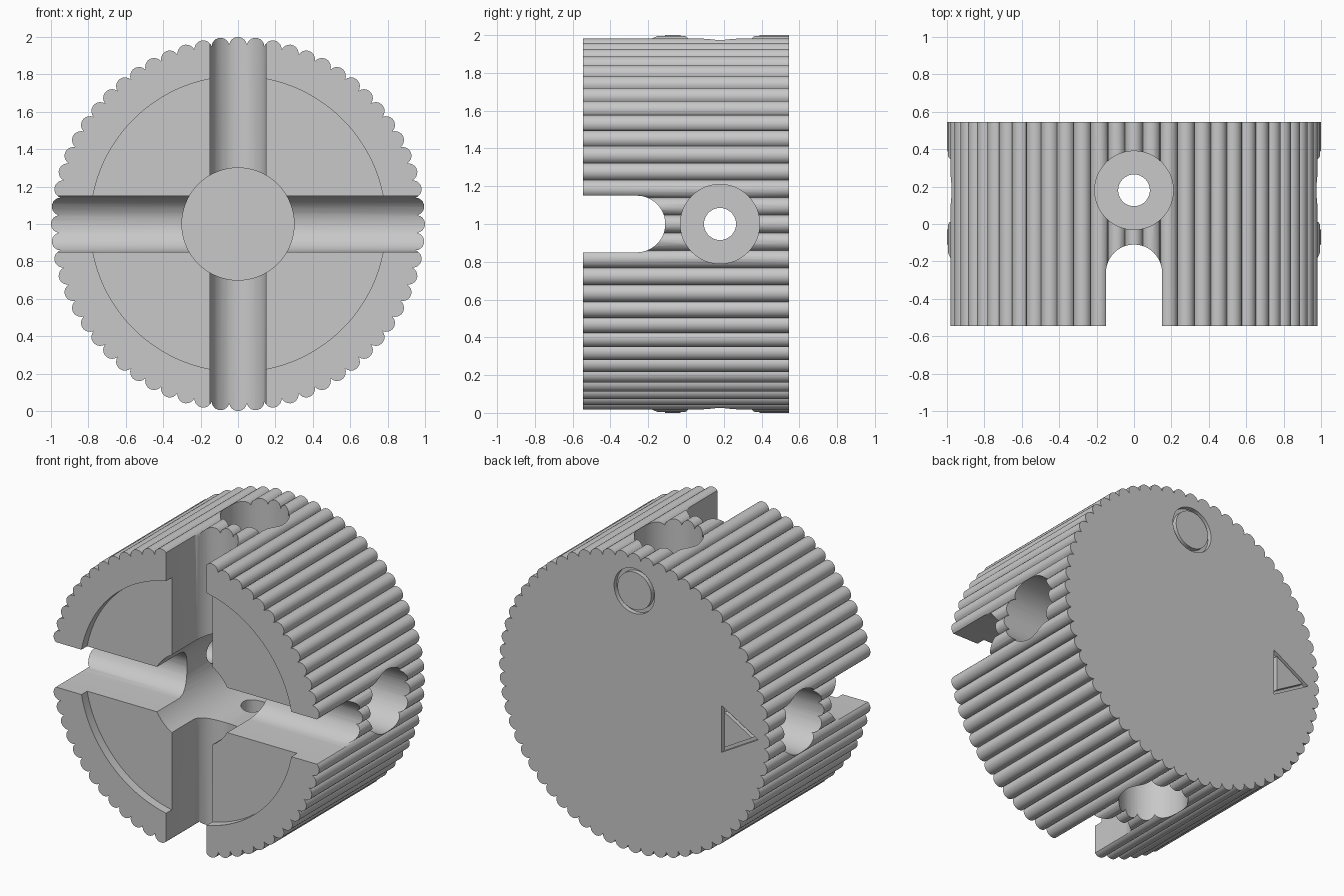
import bpy, bmesh
from math import pi, sin, cos, asin, radians
from mathutils import Matrix

cube = bpy.data.objects.get("Cube")
if cube:
    bpy.data.objects.remove(cube, do_unlink=True)

# Built lying down: the axis is local z and the slotted front points up.
HALF = 0.545
TURN = Matrix.Translation((0, 0, 1)) @ Matrix.Rotation(pi / 2, 4, 'X')

grey = bpy.data.materials.new("plain grey")
grey.use_nodes = True
grey.diffuse_color = (0.58, 0.58, 0.58, 1)
grey.node_tree.nodes["Principled BSDF"].inputs["Base Color"].default_value = grey.diffuse_color


def arc(cx, cy, r, n, start=0, sweep=2 * pi, closed=False):
    steps = n - 1 if closed else n
    return [(cx + r * cos(start + sweep * i / steps),
             cy + r * sin(start + sweep * i / steps)) for i in range(n)]


def prism(name, outer, z0, z1, matrix=Matrix(), inner=None):
    """Extrude an outline, with an optional matching inner outline as a hole."""
    bm = bmesh.new()
    loops = [[bm.verts.new((x, y, z)) for x, y in pts]
             for pts in ([outer, inner] if inner else [outer]) for z in (z0, z1)]
    n = len(outer)

    def bridge(a, b):
        for i in range(n):
            j = (i + 1) % n
            bm.faces.new((a[i], a[j], b[j], b[i]))

    bridge(loops[0], loops[1])
    if inner:
        bridge(loops[1], loops[3])
        bridge(loops[3], loops[2])
        bridge(loops[2], loops[0])
    else:
        bm.faces.new(loops[0])
        bm.faces.new(loops[1])
    bmesh.ops.recalc_face_normals(bm, faces=bm.faces)
    bm.transform(TURN @ matrix)
    mesh = bpy.data.meshes.new(name)
    bm.to_mesh(mesh)
    bm.free()
    mesh.materials.append(grey)
    obj = bpy.data.objects.new(name, mesh)
    bpy.context.collection.objects.link(obj)
    return obj


# Body with a beaded rim
BEADS, BEAD_R = 64, 0.0475
centre = 1 - BEAD_R
spread = asin(centre * sin(pi / BEADS) / BEAD_R) + pi / BEADS
outline = []
for i in range(BEADS):
    a = 2 * pi * i / BEADS
    outline += arc(centre * cos(a), centre * sin(a), BEAD_R, 9, a - spread, 2 * spread)
body = prism("ribbed_body", outline, -HALF, HALF)

cutters = []


def cut(*args, **kwargs):
    obj = prism(*args, **kwargs)
    obj.hide_render = True
    cutters.append(obj)


# Shallow front recess and central bore
cut("front_recess", arc(0, 0, 0.79, 128), HALF - 0.06, 1)
cut("central_bore", arc(0, 0, 0.3, 64), -0.33, 1)

# Crossed round-bottomed slots and the through holes behind them
slot = [(-0.8, -0.15)] + arc(-0.26, 0, 0.15, 25, -pi / 2, pi, True) + [(-0.8, 0.15)]
sideways = [Matrix.Rotation(k * pi / 2, 4, 'Z') @ Matrix.Rotation(pi / 2, 4, 'Y')
            for k in range(4)]
for m in sideways[:2]:
    cut("cross_slot", slot, -1.3, 1.3, m)
    cut("through_hole", arc(0.18, 0, 0.085, 32), -1.3, 1.3, m)
for m in sideways:
    cut("counterbore", arc(0.18, 0, 0.21, 48), 0.55, 1.3, m)

# Engraved ring and triangle on the back
cut("ring_groove", arc(0, 0.75, 0.15, 48), -1, 0.03 - HALF,
    inner=arc(0, 0.75, 0.125, 48))
cut("triangle_groove", arc(-0.735, 0, 0.18, 3, pi), -1, 0.03 - HALF,
    inner=arc(-0.735, 0, 0.135, 3, pi))

# Carve the body
for cutter in cutters:
    mod = body.modifiers.new(cutter.name, 'BOOLEAN')
    mod.operation = 'DIFFERENCE'
    mod.solver = 'EXACT'
    mod.object = cutter
graph = bpy.context.evaluated_depsgraph_get()
carved = bpy.data.meshes.new_from_object(body.evaluated_get(graph))
body.modifiers.clear()
body.data = carved
for cutter in cutters:
    bpy.data.objects.remove(cutter, do_unlink=True)

for obj in bpy.context.selected_objects:
    obj.select_set(False)
body.select_set(True)
bpy.context.view_layer.objects.active = body
bpy.ops.object.shade_smooth_by_angle(angle=radians(30))
